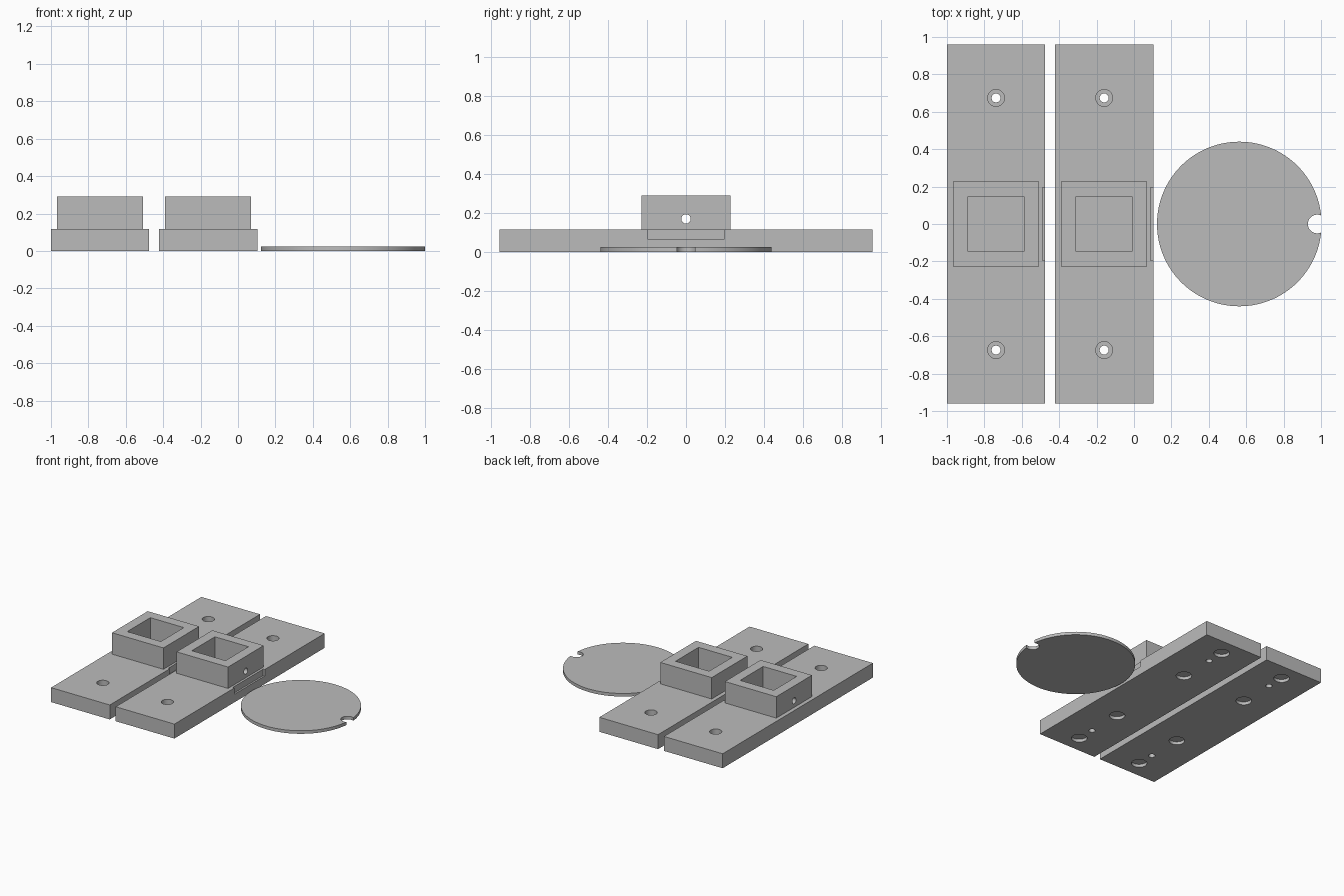
import bpy
from math import radians
from mathutils import Vector

default = bpy.data.objects.get("Cube")
if default:
    bpy.data.objects.remove(default, do_unlink=True)

grey = bpy.data.materials.new("plain grey")
grey.use_nodes = True
grey.diffuse_color = (0.5, 0.5, 0.5, 1)
grey.node_tree.nodes["Principled BSDF"].inputs["Base Color"].default_value = (0.5, 0.5, 0.5, 1)


def box(name, low, high):
    low, high = Vector(low), Vector(high)
    bpy.ops.mesh.primitive_cube_add(size=1, location=(low + high) / 2)
    ob = bpy.context.object
    ob.name = name
    ob.scale = high - low
    bpy.ops.object.transform_apply(location=True, rotation=True, scale=True)
    ob.data.materials.append(grey)
    return ob


def cylinder(name, centre, radius, depth, sides=48, axis="Z"):
    turn = (0, radians(90), 0) if axis == "X" else (0, 0, 0)
    bpy.ops.mesh.primitive_cylinder_add(vertices=sides, radius=radius, depth=depth,
                                        location=centre, rotation=turn)
    ob = bpy.context.object
    ob.name = name
    bpy.ops.object.transform_apply(location=True, rotation=True, scale=True)
    ob.data.materials.append(grey)
    return ob


def combine(target, tool, operation="DIFFERENCE"):
    bpy.ops.object.select_all(action="DESELECT")
    bpy.context.view_layer.objects.active = target
    target.select_set(True)
    mod = target.modifiers.new("Boolean", "BOOLEAN")
    mod.operation = operation
    mod.solver = "EXACT"
    mod.object = tool
    bpy.ops.object.modifier_apply(modifier=mod.name)
    bpy.data.objects.remove(tool, do_unlink=True)


def smooth(ob):
    bpy.ops.object.select_all(action="DESELECT")
    bpy.context.view_layer.objects.active = ob
    ob.select_set(True)
    bpy.ops.object.shade_smooth_by_angle(angle=radians(30))


# Mounting plate with a raised square socket
LEFT, RIGHT, TOP = -1.0, -0.475, 0.117
MID = (LEFT + RIGHT) / 2
plate = box("first_mount_plate", (LEFT, -0.96, 0), (RIGHT, 0.96, TOP))
combine(plate, box("socket", (MID - 0.23, -0.228, TOP - 0.03), (MID + 0.23, 0.228, 0.29)), "UNION")

# Square pocket, side recess and cross pin hole
combine(plate, box("pocket", (MID - 0.15, -0.147, 0.05), (MID + 0.15, 0.147, 0.4)))
combine(plate, box("recess", (RIGHT - 0.014, -0.195, 0.065), (RIGHT + 0.1, 0.195, 0.2)))
combine(plate, cylinder("pin_hole", (MID, 0, 0.17), 0.024, 1, 32, "X"))

# Counterbored screw holes and round blind holes underneath
for side in (-1, 1):
    combine(plate, cylinder("screw_hole", (MID, side * 0.674, 0.05), 0.024, 0.4, 32))
    combine(plate, cylinder("counterbore", (MID, side * 0.674, 0.157), 0.045, 0.2))
    for y in (0.385, 0.82):
        combine(plate, cylinder("blind_hole", (MID, side * y, 0), 0.058, 0.05))
smooth(plate)

# Second identical plate
second = plate.copy()
second.data = plate.data.copy()
second.name = "second_mount_plate"
second.location.x += 0.578
bpy.context.collection.objects.link(second)

# Thin disc with a rounded notch in its rim
disc = cylinder("notched_disc", (0.563, 0, 0.0125), 0.44, 0.025, 128)
combine(disc, cylinder("notch", (0.98, 0, 0), 0.05, 0.2, 48))
smooth(disc)
